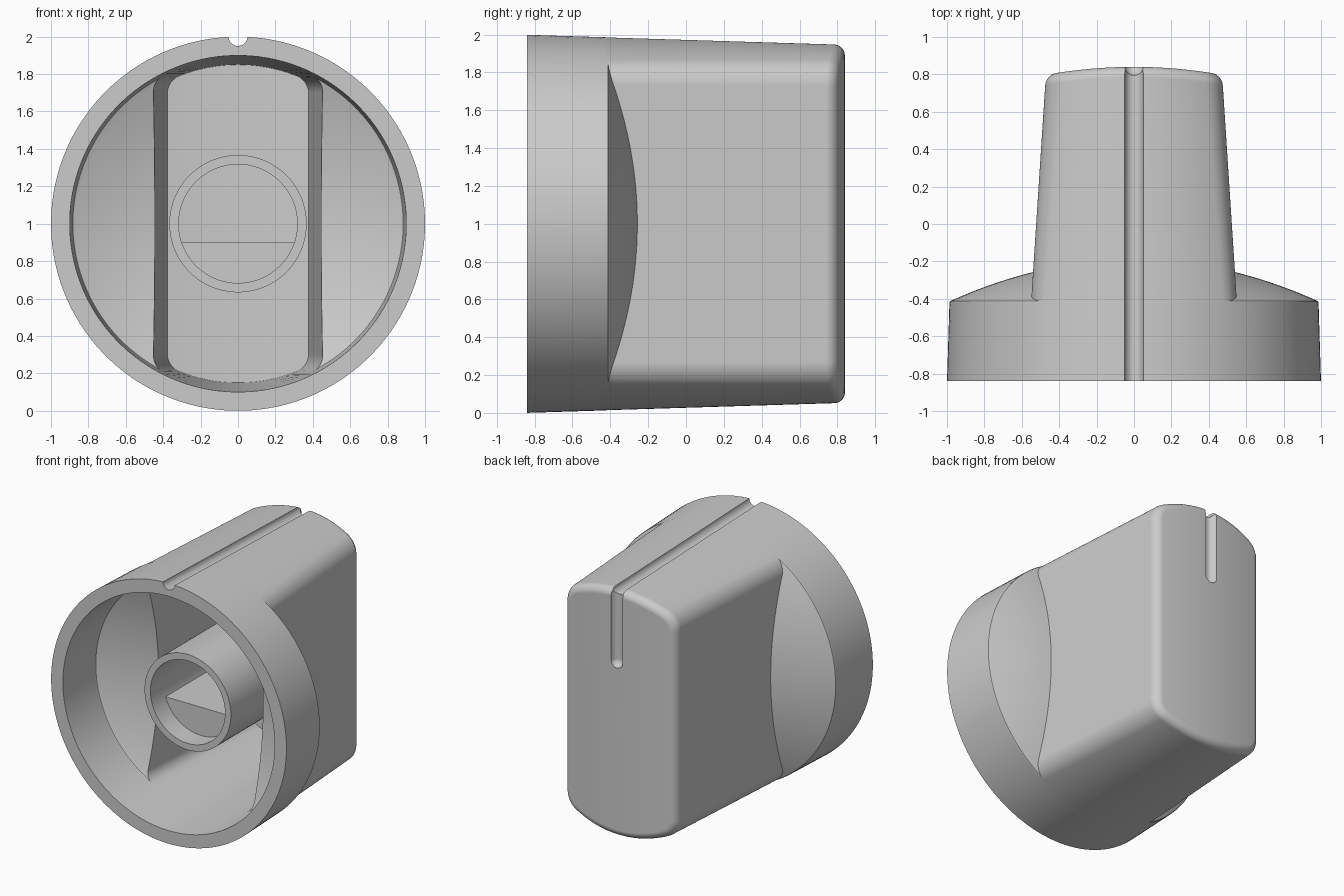
import bpy
import bmesh
from math import sin, cos, pi, sqrt, atan2
from mathutils import Vector

if "Cube" in bpy.data.objects:
    bpy.data.objects.remove(bpy.data.objects["Cube"], do_unlink=True)

FRONT, BACK = -0.84, 0.84
CROWN = 0.19          # curvature of the grip's end face
WALL = 0.1

grey = bpy.data.materials.new("plain_grey")
grey.use_nodes = True
colour = (0.6, 0.6, 0.6, 1)
grey.diffuse_color = colour
grey.node_tree.nodes["Principled BSDF"].inputs["Base Color"].default_value = colour


def loft(name, rings, closed=False):
    """Skin rings of points; end caps are strips between mirrored points."""
    bm = bmesh.new()
    rows = [[bm.verts.new(p) for p in ring] for ring in rings]
    n = len(rows[0])
    pairs = list(zip(rows, rows[1:]))
    if closed:
        pairs.append((rows[-1], rows[0]))
    for a, b in pairs:
        for i in range(n):
            j = (i + 1) % n
            bm.faces.new((a[i], a[j], b[j], b[i]))
    if not closed:
        for row in (rows[0], rows[-1]):
            for i in range(n // 2 - 1):
                bm.faces.new((row[i], row[i + 1], row[n - 2 - i], row[n - 1 - i]))
    bmesh.ops.recalc_face_normals(bm, faces=bm.faces)
    mesh = bpy.data.meshes.new(name)
    bm.to_mesh(mesh)
    bm.free()
    mesh.materials.append(grey)
    obj = bpy.data.objects.new(name, mesh)
    bpy.context.collection.objects.link(obj)
    return obj


def revolve(name, profile, closed=False, n=128):
    """Turn (radius, y) points about the knob's axis."""
    angles = [(i + 0.5) * 2 * pi / n for i in range(n)]
    return loft(name, [[(r * cos(a), y, 1 + r * sin(a)) for a in angles]
                       for r, y in profile], closed)


def combine(target, tool, operation):
    mod = target.modifiers.new(operation, "BOOLEAN")
    mod.object, mod.operation, mod.solver = tool, operation, "EXACT"
    bpy.context.view_layer.objects.active = target
    bpy.ops.object.modifier_apply(modifier=mod.name)
    bpy.data.objects.remove(tool, do_unlink=True)


def smooth(obj, angle=30):
    bpy.ops.object.select_all(action="DESELECT")
    obj.select_set(True)
    bpy.context.view_layer.objects.active = obj
    bpy.ops.object.shade_smooth_by_angle(angle=angle * pi / 180)


def radius_at(y):
    return 1 - 0.031 * (y - FRONT)


def width_at(y):
    return 0.54 - 0.063 * (y + 0.25)


def grip_ring(y, inset, fillet):
    """Circle cut by two flat sides, with rounded corners."""
    w, r = width_at(y) - inset, radius_at(y) - inset - 0.001
    cx = w - fillet
    cz = sqrt((r - fillet) ** 2 - cx ** 2)
    end = atan2(cz, cx)
    quarter = [(cx + fillet * cos(end * i / 10), cz + fillet * sin(end * i / 10))
               for i in range(11)]
    for i in range(1, 17):
        a = end + (pi / 2 - end) * i / 16.5
        quarter.append((r * cos(a), r * sin(a)))
    half = quarter + [(-x, z) for x, z in reversed(quarter)]
    full = half + [(x, -z) for x, z in reversed(half)]
    crown = CROWN if y > 0 else 0
    return [(x, y - crown * x * x, 1 + z) for x, z in full]


def grip(name, start, end, inset, fillet, edge):
    """Tapered grip block with a rounded back edge."""
    rings = [grip_ring(start, inset, fillet)]
    steps = 8 if edge else 0
    for i in range(steps + 1):
        t = pi / 2 * i / max(steps, 1)
        shrink = edge * (1 - cos(t))
        rings.append(grip_ring(end - edge + edge * sin(t),
                               inset + shrink, fillet - shrink))
    return loft(name, rings)


def skirt(name, start, inset, top):
    """Round base with a gently domed shoulder."""
    rim = radius_at(-0.42) - inset
    radii = [rim - 0.012 - (rim - 0.312) * i / 16 for i in range(17)]
    dome = [(r, top - 0.23 * r * r) for r in radii]
    return revolve(name, [(radius_at(start) - inset, start),
                          (rim, dome[0][1] - 0.012),
                          (rim - 0.004, dome[0][1] - 0.004)] + dome)


# Hollow knob body
body = skirt("knob_body", FRONT, 0, -0.19)
combine(body, grip("grip", -0.6, BACK, 0, 0.15, 0.055), "UNION")
cavity = skirt("cavity", FRONT - 0.1, WALL, -0.285)
combine(cavity, grip("grip_cavity", -0.7, BACK - WALL, WALL, 0.1, 0), "UNION")
combine(body, cavity, "DIFFERENCE")

# Pointer groove along the top and down the back face
GROOVE = 0.05
up, out = Vector((0, 0, 1)), Vector((0, 1, 0))
corner = Vector((0, BACK + 0.005, 1 + radius_at(BACK)))
path = [(Vector((0, FRONT - 0.1, 1 + radius_at(FRONT - 0.1))), up, GROOVE),
        (corner, up + out, GROOVE)]
for i in range(8):
    t = pi / 2 * i / 7.5
    path.append((Vector((0, corner.y, 1.4 - GROOVE * sin(t))), out, GROOVE * cos(t)))
rings = []
for centre, normal, r in path:
    angles = [(i + 0.5) * 2 * pi / 24 for i in range(24)]
    rings.append([centre + Vector((r * cos(a), 0, 0)) + normal * r * sin(a)
                  for a in angles])
combine(body, loft("groove", rings), "DIFFERENCE")
smooth(body)
body.modifiers.new("even_shading", "WEIGHTED_NORMAL").keep_sharp = True

# Hollow shaft post inside
BORE, POST = 0.317, 0.367
post = revolve("shaft_post", [(BORE, 0.78), (BORE, -0.61), (POST, -0.61), (POST, 0.78)],
               closed=True, n=96)
smooth(post)

# Flat that fills the lower part of the bore
r = BORE + 0.01
a0 = atan2(-0.1, sqrt(r * r - 0.01))
arc = [a0 - (pi + 2 * a0) * i / 31 for i in range(32)]
flat = loft("shaft_flat", [[(r * cos(a), y, 1 + r * sin(a)) for a in arc]
                           for y in (-0.45, 0.77)])
smooth(flat)
